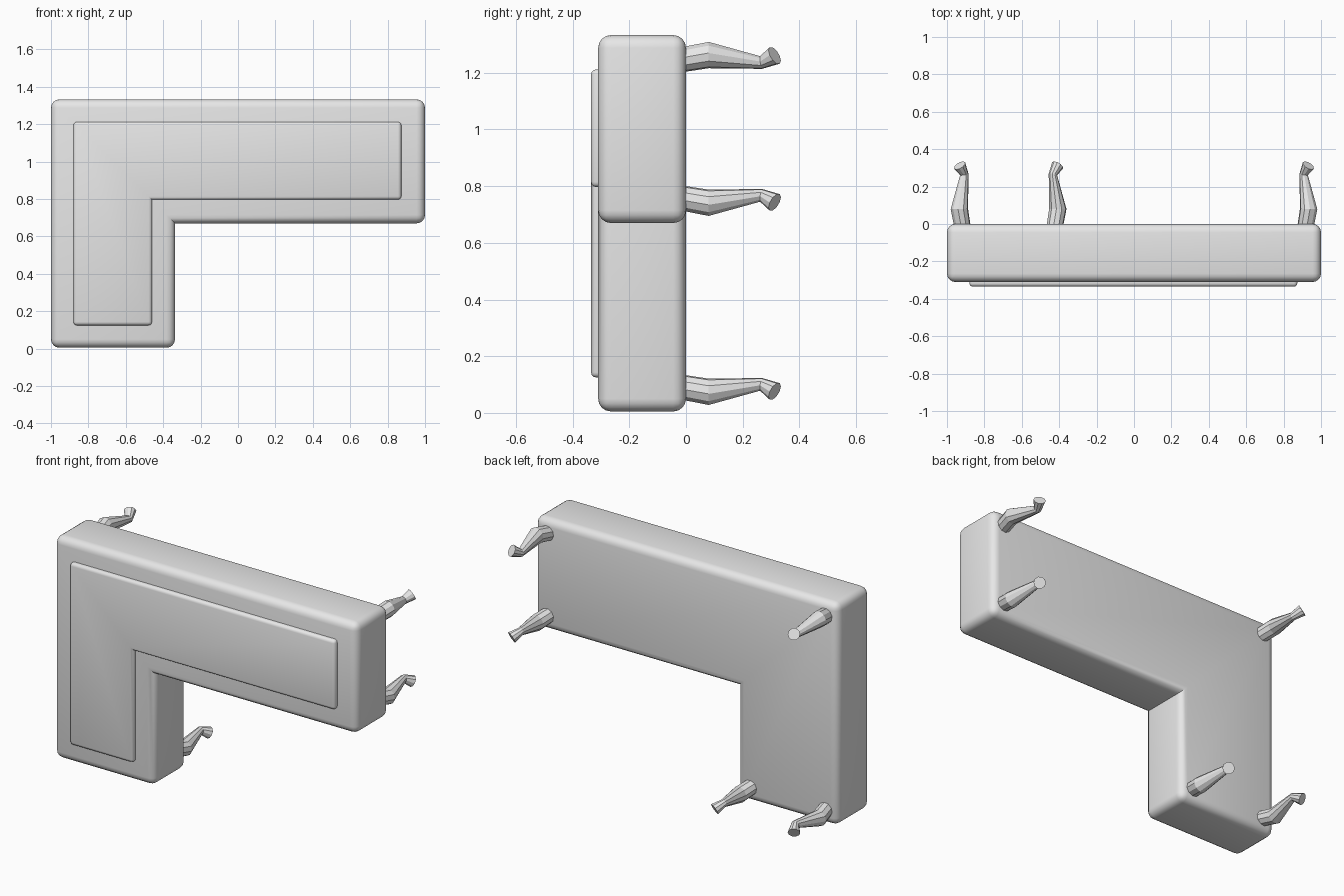
import bpy, bmesh, math
from mathutils import Vector

if "Cube" in bpy.data.objects:
    bpy.data.objects.remove(bpy.data.objects["Cube"])

grey = bpy.data.materials.new("light_grey")
grey.diffuse_color = (0.8, 0.8, 0.8, 1)
grey.use_nodes = True
grey.node_tree.nodes["Principled BSDF"].inputs["Base Color"].default_value = grey.diffuse_color


def make_object(name, bm):
    bmesh.ops.recalc_face_normals(bm, faces=bm.faces)
    mesh = bpy.data.meshes.new(name)
    bm.to_mesh(mesh)
    bm.free()
    mesh.materials.append(grey)
    ob = bpy.data.objects.new(name, mesh)
    bpy.context.collection.objects.link(ob)
    return ob


def l_slab(name, x0, x1, z0, z1, xi, zi, y0, y1, radius, segments):
    """L-shaped slab, rounded on every edge but the inner corner."""
    outline = [(x0, z0), (xi, z0), (xi, zi), (x1, zi), (x1, z1), (x0, z1)]
    bm = bmesh.new()
    face = bm.faces.new([bm.verts.new((x, y0, z)) for x, z in outline])
    ext = bmesh.ops.extrude_face_region(bm, geom=[face])
    moved = [v for v in ext["geom"] if isinstance(v, bmesh.types.BMVert)]
    bmesh.ops.translate(bm, verts=moved, vec=(0, y1 - y0, 0))
    bmesh.ops.recalc_face_normals(bm, faces=bm.faces)
    edges = [e for e in bm.edges if e.is_convex]
    bmesh.ops.bevel(bm, geom=edges, offset=radius, segments=segments,
                    profile=0.5, affect='EDGES', clamp_overlap=True)
    ob = make_object(name, bm)
    bpy.context.view_layer.objects.active = ob
    ob.select_set(True)
    bpy.ops.object.shade_smooth_by_angle(angle=math.radians(35))
    ob.select_set(False)


# Body and raised front panel
l_slab("body", -1, 1, 0.005, 1.333, -0.337, 0.67, -0.31, 0, 0.045, 4)
l_slab("front_panel", -0.88, 0.873, 0.125, 1.212, -0.46, 0.797, -0.335, -0.28, 0.018, 3)

# Curved leg stations: distance from the back, outward shift, radius, tilt
STATIONS = [(-0.01, 0.0, 0.045, 0.0), (0.08, 0.022, 0.047, 0.0),
            (0.265, -0.015, 0.023, 0.2), (0.313, 0.02, 0.034, 0.7)]
SIDES = 10


def leg(name, x, z, sx, sz):
    out = Vector((sx, 0, sz)).normalized()
    back = Vector((0, 1, 0))
    side = out.cross(back)
    bm = bmesh.new()
    rings = []
    for y, shift, r, tilt in STATIONS:
        centre = Vector((x, y, z)) + out * shift
        up = out * math.cos(tilt) - back * math.sin(tilt)
        rings.append([bm.verts.new(centre + r * (up * math.cos(a) + side * math.sin(a)))
                      for a in (math.tau * i / SIDES for i in range(SIDES))])
    for a, b in zip(rings, rings[1:]):
        for i in range(SIDES):
            j = (i + 1) % SIDES
            bm.faces.new((a[i], a[j], b[j], b[i]))
    bm.faces.new(rings[0])
    bm.faces.new(rings[-1])
    make_object(name, bm)


# Five legs, each splaying towards its own corner
for name, x, z, sx, sz in [("leg_upper_left", -0.918, 1.247, -1, 1),
                           ("leg_upper_right", 0.918, 1.247, 1, 1),
                           ("leg_middle_right", 0.918, 0.757, 1, -1),
                           ("leg_lower_left", -0.918, 0.09, -1, -1),
                           ("leg_lower_inner", -0.423, 0.09, 1, -1)]:
    leg(name, x, z, sx, sz)
